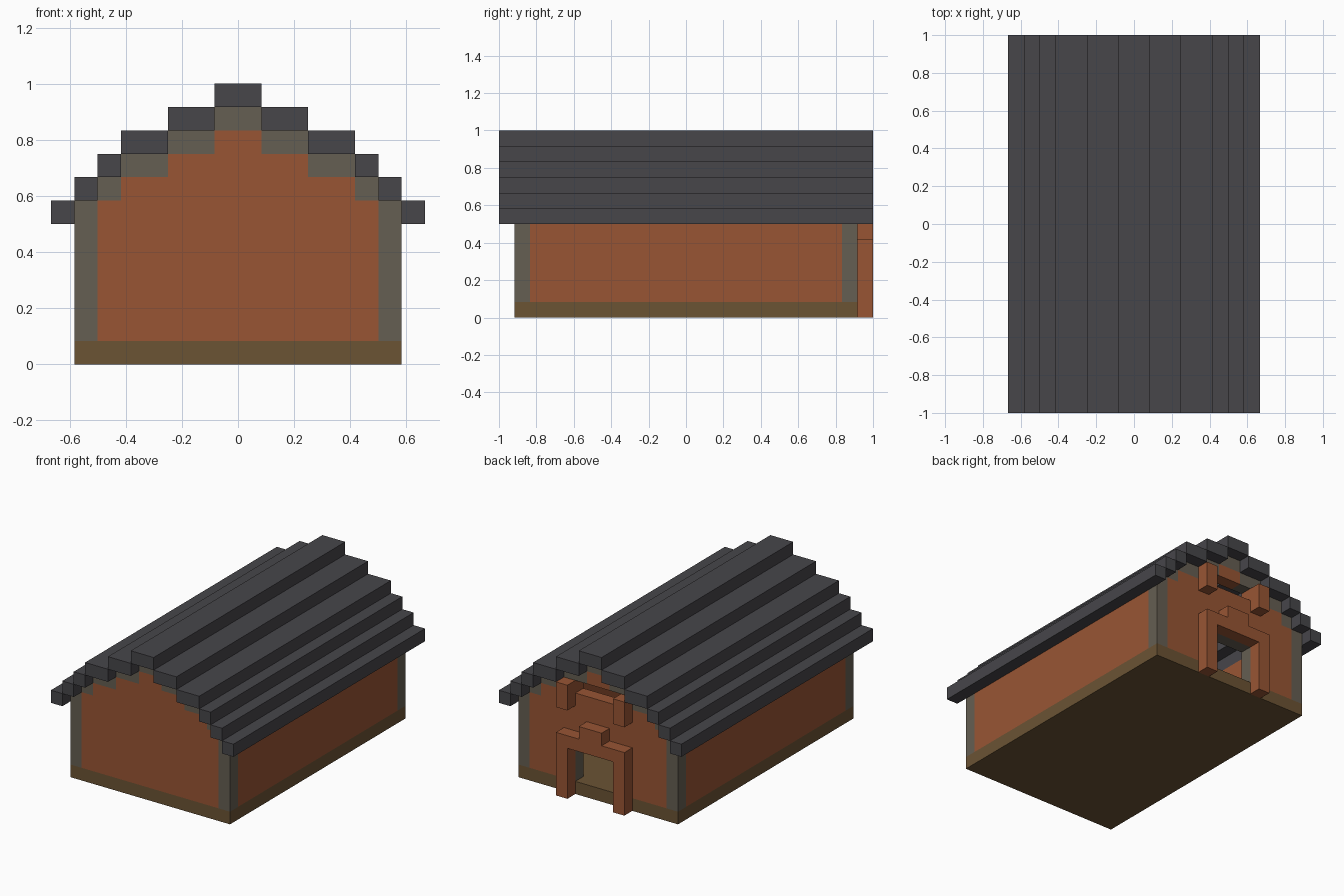
import bpy
import bmesh
from mathutils import Matrix, Vector

cube = bpy.data.objects.get("Cube")
if cube:
    bpy.data.objects.remove(cube, do_unlink=True)

U = 1 / 12  # one building block


def material(name, rgb):
    col = []
    for v in rgb:
        c = v / 255
        col.append(c / 12.92 if c <= 0.04045 else ((c + 0.055) / 1.055) ** 2.4)
    m = bpy.data.materials.new(name)
    m.use_nodes = True
    m.diffuse_color = (*col, 1)
    bsdf = m.node_tree.nodes["Principled BSDF"]
    bsdf.inputs["Base Color"].default_value = (*col, 1)
    bsdf.inputs["Roughness"].default_value = 0.9
    return m


CLAY = material("clay orange", (152, 85, 52))
STONE = material("grey stone", (101, 94, 82))
WOOD = material("brown wood", (107, 83, 52))
SLATE = material("dark slate", (71, 70, 74))


def finish(name, bm, mat):
    bmesh.ops.recalc_face_normals(bm, faces=bm.faces)
    bmesh.ops.scale(bm, vec=(U, U, U), verts=bm.verts)
    mesh = bpy.data.meshes.new(name)
    bm.to_mesh(mesh)
    bm.free()
    mesh.materials.append(mat)
    ob = bpy.data.objects.new(name, mesh)
    bpy.context.collection.objects.link(ob)
    return ob


def blocks(name, boxes, mat):
    """Boxes given as (x0, x1, y0, y1, z0, z1) in blocks."""
    bm = bmesh.new()
    for x0, x1, y0, y1, z0, z1 in boxes:
        mid = Vector((x0 + x1, y0 + y1, z0 + z1)) / 2
        size = Matrix.Diagonal((x1 - x0, y1 - y0, z1 - z0, 1))
        bmesh.ops.create_cube(bm, size=1, matrix=Matrix.Translation(mid) @ size)
    return finish(name, bm, mat)


def both(x0, x1, *rest):
    """A box and its mirror image across x = 0."""
    return [(x0, x1, *rest), (-x1, -x0, *rest)]


def gable(name, y0, y1):
    """Stepped gable panel extruded from its half profile."""
    half = [(6, 1), (6, 7), (5, 7), (5, 8), (3, 8), (3, 9), (1, 9), (1, 10)]
    outline = half + [(-x, z) for x, z in reversed(half)]
    bm = bmesh.new()
    face = bm.faces.new([bm.verts.new((x, y0, z)) for x, z in outline])
    ext = bmesh.ops.extrude_face_region(bm, geom=[face])
    moved = [v for v in ext["geom"] if isinstance(v, bmesh.types.BMVert)]
    bmesh.ops.translate(bm, vec=(0, y1 - y0, 0), verts=moved)
    return finish(name, bm, CLAY)


# Base and long side walls
blocks("floor_slab", [(-7, 7, -11, 11, 0, 1)], WOOD)
blocks("side_walls", both(6, 7, -10, 10, 1, 7), CLAY)

# Roof courses: inner x, outer x, underside height
courses = [(1, 3, 10), (3, 5, 9), (5, 6, 8), (6, 7, 7), (7, 8, 6)]
roof = [(-1, 1, -12, 12, 11, 12)]
for a, b, z in courses:
    roof += both(a, b, -12, 12, z, z + 1)
blocks("stepped_roof", roof, SLATE)

# Stone corner posts and stepped trim under the roof at each gable
for label, y in (("front", -11), ("back", 10)):
    trim = [(-1, 1, y, y + 1, 10, 11)]
    for a, b, z in courses[:3]:
        trim += both(a, b, y, y + 1, z - 1, z)
    blocks(label + "_gable_trim", trim, STONE)
    blocks(label + "_corner_posts", both(6, 7, y, y + 1, 1, 7), STONE)

# Gable walls, the back one with door and window openings
gable("front_wall", -11, -10)
back = gable("back_wall", 10, 11)
holes = blocks("opening_cutter", [(-3, 3, 9, 12, 0.5, 5), (-2, 2, 9, 12, 8, 9)], CLAY)
holes.hide_render = True
mod = back.modifiers.new("openings", "BOOLEAN")
mod.operation = "DIFFERENCE"
mod.solver = "EXACT"
mod.object = holes
bpy.context.view_layer.objects.active = back
bpy.ops.object.modifier_apply(modifier=mod.name)
bpy.data.objects.remove(holes, do_unlink=True)

# Stone lining of the doorway
blocks("door_lining", both(2, 3, 10, 11, 1, 5) + [(-2, 2, 10, 11, 4, 5)], STONE)

# Raised door frame with a keystone, and window side blocks
blocks("door_posts", both(2, 3, 11, 12, 0, 5), CLAY)
blocks("door_lintel", [(-2, 2, 11, 12, 4, 5)], CLAY)
blocks("door_keystone", [(-1, 1, 11, 12, 5, 6)], CLAY)
blocks("window_side_blocks", both(2, 3, 11, 12, 7, 9), CLAY)
